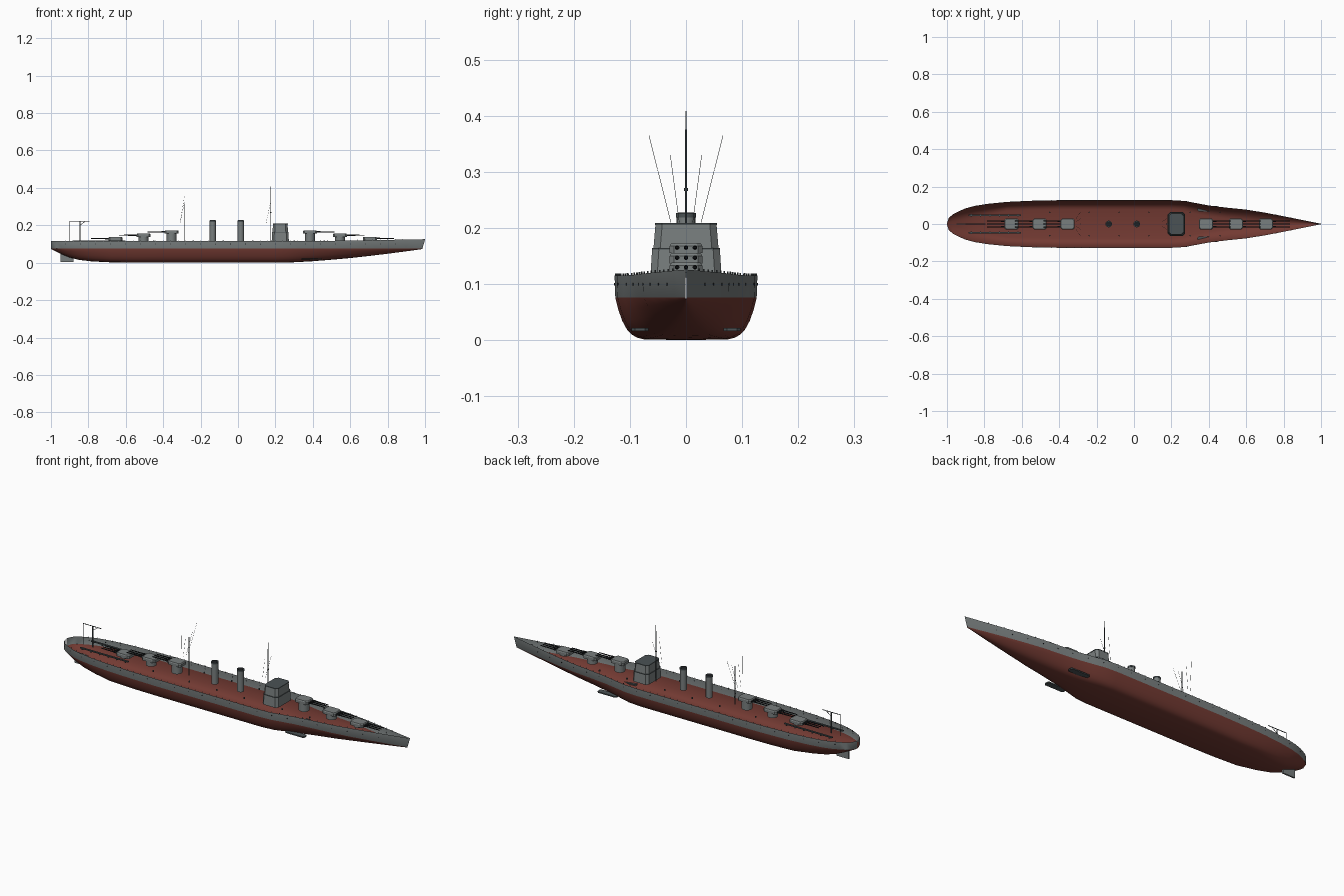
import bpy, bmesh, math
from mathutils import Vector

if "Cube" in bpy.data.objects:
    bpy.data.objects.remove(bpy.data.objects["Cube"])


def mat(name, rgb):
    m = bpy.data.materials.new(name)
    m.diffuse_color = (*rgb, 1)
    m.use_nodes = True
    m.node_tree.nodes["Principled BSDF"].inputs["Base Color"].default_value = m.diffuse_color
    return m


RED = mat("hull_red", (0.17, 0.042, 0.032))
GREY = mat("naval_grey", (0.19, 0.21, 0.21))
DARK = mat("dark_grey", (0.07, 0.085, 0.09))
BLACK = mat("near_black", (0.012, 0.014, 0.016))


def finish(bm, name, mats, smooth=False):
    me = bpy.data.meshes.new(name)
    bm.to_mesh(me)
    bm.free()
    for m in mats:
        me.materials.append(m)
    ob = bpy.data.objects.new(name, me)
    bpy.context.collection.objects.link(ob)
    if smooth:
        bpy.context.view_layer.objects.active = ob
        ob.select_set(True)
        bpy.ops.object.shade_smooth_by_angle(angle=math.radians(35))
        ob.select_set(False)
    return ob


def add_rod(bm, a, b, r, r2=None, n=8, mi=0):
    a, b = Vector(a), Vector(b)
    d = b - a
    before = set(bm.faces)
    M = d.to_track_quat('Z', 'Y').to_matrix().to_4x4()
    M.translation = (a + b) / 2
    bmesh.ops.create_cone(bm, cap_ends=True, segments=n, radius1=r,
                          radius2=r if r2 is None else r2, depth=d.length, matrix=M)
    for f in set(bm.faces) - before:
        f.material_index = mi


def rods(name, m, items, n=8, smooth=True):
    bm = bmesh.new()
    for a, b, r in items:
        add_rod(bm, a, b, r, n=n)
    return finish(bm, name, [m], smooth)


def block(bm, cx, cy, z0, z1, lx, ly, top=1.0, ch=0.0, mi=0, mtop=None):
    """Tapered block with chamfered vertical corners."""
    rings = []
    for z, s in ((z0, 1.0), (z1, top)):
        hx, hy = lx / 2 * s, ly / 2 * s
        pts = [(hx, -hy + ch), (hx, hy - ch), (hx - ch, hy), (-hx + ch, hy),
               (-hx, hy - ch), (-hx, -hy + ch), (-hx + ch, -hy), (hx - ch, -hy)]
        rings.append([bm.verts.new((cx + x, cy + y, z)) for x, y in pts])
    lo, hi = rings
    for i in range(8):
        j = (i + 1) % 8
        bm.faces.new((lo[i], lo[j], hi[j], hi[i])).material_index = mi
    bm.faces.new(hi).material_index = mi if mtop is None else mtop
    bm.faces.new(lo[::-1]).material_index = mi


# Hull: open shell lofted through stations (x, half width, keel height)
ST = [(-1, .004, .074), (-.99, .032, .068), (-.97, .05, .058), (-.94, .066, .044),
      (-.9, .083, .028), (-.85, .096, .015), (-.78, .107, .007), (-.68, .117, .002),
      (-.55, .123, 0), (-.4, .126, 0), (-.1, .126, 0), (.2, .126, 0), (.27, .122, .001),
      (.33, .111, .004), (.4, .098, .008), (.5, .086, .016), (.6, .076, .025),
      (.7, .06, .036), (.8, .041, .048), (.9, .021, .061), (.985, .001, .073)]
WL = .076


def interp(x, k):
    for a, b in zip(ST, ST[1:]):
        if a[0] <= x <= b[0]:
            return a[k] + (b[k] - a[k]) * (x - a[0]) / (b[0] - a[0])
    return ST[-1][k]


def deck_z(x):
    return .115 + .011 * max(0, (x - .3) / .7) ** 1.3


bm = bmesh.new()
rows = []
for x, w, k in ST:
    e = .13 + .45 * max(0, (x - .25) / .75) + .25 * max(0, (-x - .7) / .3)
    half = [(w * t ** e, k + (WL - k) * t) for t in (.02, .06, .13, .25, .45, .7, 1)]
    half.append((w * 1.01, deck_z(x)))
    prof = [(-y, z) for y, z in half[::-1]] + [(0, k)] + half
    rows.append([bm.verts.new((x + (.015 * (z - k) / .05 if x > .95 else 0), y, z))
                 for y, z in prof])
for a, b in zip(rows, rows[1:]):
    for i in range(len(a) - 1):
        f = bm.faces.new((a[i], a[i + 1], b[i + 1], b[i]))
        f.material_index = 1 if f.calc_center_median().z > WL else 0
finish(bm, "hull", [RED, GREY], True)

# Rudder and small lower fins
bm = bmesh.new()
block(bm, -.915, 0, .004, .06, .07, .008)
finish(bm, "rudder", [GREY])
bm = bmesh.new()
for s in (-1, 1):
    block(bm, .395, s * .082, .016, .022, .11, .03, ch=.006)
finish(bm, "bilge_fins", [DARK])

# Main gun turrets: (x, gun height, facing)
for i, (x, gz, d) in enumerate([(.385, .165, 1), (.545, .147, 1), (.705, .13, 1),
                                (-.355, .165, -1), (-.505, .147, -1), (-.655, .129, -1)]):
    bm = bmesh.new()
    add_rod(bm, (x, 0, .112), (x, 0, gz - .008), .026, n=24)
    finish(bm, f"barbette_{i + 1}", [GREY], True)
    bm = bmesh.new()
    block(bm, x, 0, gz - .01, gz + .003, .076, .058, ch=.008)
    block(bm, x, 0, gz + .003, gz + .008, .076, .058, top=.9, ch=.008)
    finish(bm, f"turret_{i + 1}", [GREY])
    bm = bmesh.new()
    for y in (-.016, 0, .016):
        add_rod(bm, (x + d * .03, y, gz), (x + d * .055, y, gz), .0042, n=10)
        add_rod(bm, (x + d * .055, y, gz), (x + d * .13, y, gz), .0032, .0022, n=10)
    finish(bm, f"gun_barrels_{i + 1}", [BLACK], True)

# Bridge tower with dark roof and window band
bm = bmesh.new()
block(bm, .226, 0, .112, .163, .092, .127, top=.95, ch=.012)
block(bm, .226, 0, .163, .205, .083, .116, top=.94, ch=.012, mtop=1)
block(bm, .226, 0, .162, .1645, .089, .122, ch=.012, mi=1)
block(bm, .226, 0, .205, .209, .08, .11, ch=.012, mi=1)
finish(bm, "bridge", [GREY, DARK])

# Funnels with dark hollow caps
for i, x in enumerate((-.135, .015)):
    bm = bmesh.new()
    add_rod(bm, (x, 0, .112), (x, 0, .219), .0165, n=24)
    add_rod(bm, (x, 0, .219), (x, 0, .227), .018, n=24, mi=1)
    add_rod(bm, (x, 0, .2265), (x, 0, .2275), .0145, n=24, mi=2)
    finish(bm, f"funnel_{i + 1}", [GREY, DARK, BLACK], True)

# Masts and thin aerials
rods("fore_mast", DARK, [((.175, 0, .112), (.175, 0, .375), .0022),
                         ((.175, 0, .375), (.175, 0, .408), .001),
                         ((.175, 0, .266), (.175, 0, .271), .004)])
rods("aft_mast", DARK, [((-.285, 0, .112), (-.285, 0, .315), .0022)])
rods("aerials", DARK, [((x, s * y0, z0), (x + .025, s * y1, z1), .0005)
                       for x in (-.31, .15) for s in (-1, 1)
                       for y0, z0, y1, z1 in ((.027, .21, .066, .365), (.012, .21, .028, .33))
                       if x < 0 or y0 < .02], n=4)

# Stern crane and aircraft launching rails
rods("stern_crane", DARK, [((-.845, 0, .112), (-.845, 0, .222), .0028),
                           ((-.9, 0, .112), (-.9, 0, .222), .0014),
                           ((-.9, 0, .222), (-.795, 0, .222), .0018),
                           ((-.845, 0, .2), (-.815, 0, .222), .0012)])
bm = bmesh.new()
for s in (-1, 1):
    block(bm, -.745, s * .046, .114, .119, .28, .009)
    for k in range(6):
        block(bm, -.87 + k * .05, s * .046, .11, .114, .006, .014)
finish(bm, "launch_rails", [DARK])

# Small fittings along the deck edge, ports on the hull side, mid-deck fittings
edge, ports, fit = [], [], []
for s in (-1, 1):
    for k in range(46):
        x = -.92 + k * .04
        y = s * (interp(x, 1) * 1.01 - .002)
        edge.append(((x, y, deck_z(x) - .004), (x, y, deck_z(x) + .004), .0014))
        if k % 2 == 0:
            y = s * interp(x, 1) * 1.006
            ports.append(((x, y - s * .001, .1), (x, y + s * .0012, .1), .0022))
    for x in (-.45, -.24, -.08, .08, .3, .46):
        fit.append(((x, s * .062, .112), (x, s * .062, .119), .004))
rods("edge_posts", DARK, edge, n=6)
rods("port_holes", BLACK, ports, n=8)
rods("deck_fittings", DARK, fit, n=8)
